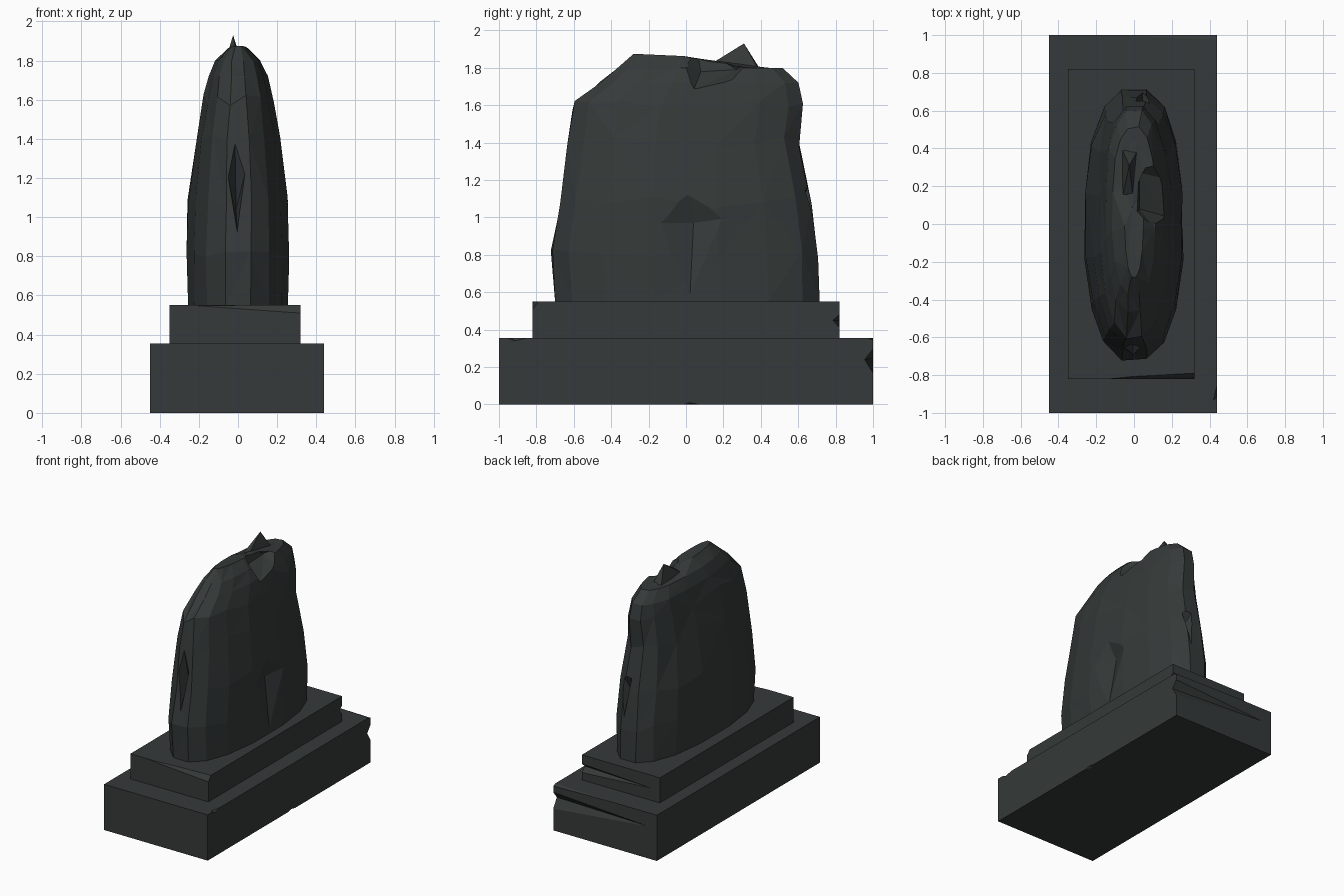
import bpy, bmesh, math, random

if "Cube" in bpy.data.objects:
    bpy.data.objects.remove(bpy.data.objects["Cube"])

random.seed(4)
mat = bpy.data.materials.new("dark_stone")
mat.diffuse_color = (0.035, 0.042, 0.041, 1)
mat.use_nodes = True
mat.node_tree.nodes["Principled BSDF"].inputs["Base Color"].default_value = mat.diffuse_color


def finish(name, bm):
    bmesh.ops.recalc_face_normals(bm, faces=bm.faces[:])
    me = bpy.data.meshes.new(name)
    bm.to_mesh(me)
    bm.free()
    me.materials.append(mat)
    ob = bpy.data.objects.new(name, me)
    bpy.context.collection.objects.link(ob)
    return ob


def hull(name, pts):
    bm = bmesh.new()
    for p in pts:
        bm.verts.new(p)
    res = bmesh.ops.convex_hull(bm, input=bm.verts[:])
    loose = [v for v in bm.verts if not v.link_faces]
    bmesh.ops.delete(bm, geom=loose, context='VERTS')
    return finish(name, bm)


def block(name, x0, x1, y0, y1, z0, z1):
    return hull(name, [(x, y, z) for x in (x0, x1) for y in (y0, y1) for z in (z0, z1)])


def chip(ob, cuts):
    """Break convex chips out of a part and bake the result."""
    cutters = []
    for pts in cuts:
        c = hull("chip_cutter", pts)
        c.hide_render = True
        m = ob.modifiers.new("chip", 'BOOLEAN')
        m.operation, m.solver, m.object = 'DIFFERENCE', 'EXACT', c
        cutters.append(c)
    dg = bpy.context.evaluated_depsgraph_get()
    me = bpy.data.meshes.new_from_object(ob.evaluated_get(dg))
    ob.modifiers.clear()
    ob.data = me
    for c in cutters:
        bpy.data.objects.remove(c)


def lerp_table(table, t):
    if t <= table[0][0]:
        return table[0][1]
    for (a, va), (b, vb) in zip(table, table[1:]):
        if t <= b:
            return va + (vb - va) * (t - a) / (b - a)
    return table[-1][1]


# Stepped plinth with broken edges
base = block("lower_plinth", -0.45, 0.44, -1, 1, 0, 0.355)
chip(base, [
    [(-0.46, 1.005, 0.25), (0.46, 1.01, 0.31), (0.46, 1.01, 0.15), (0.46, 0.955, 0.24)],
    [(-0.46, 1.005, 0.36), (0.46, 1.01, 0.34), (0.46, 1.01, 0.38), (0.46, 0.96, 0.36)],
    [(0.46, -0.08, -0.01), (0.46, 0.18, -0.01), (0.46, 0.02, 0.02), (0.40, 0.02, -0.01)],
    [(0.46, -1.01, 0.37), (0.46, -0.75, 0.36), (0.46, -0.9, 0.325), (0.40, -0.95, 0.37)],
])
step = block("upper_plinth", -0.35, 0.32, -0.82, 0.82, 0.355, 0.55)
chip(step, [
    [(-0.36, -0.83, 0.545), (0.34, -0.83, 0.495), (0.34, -0.83, 0.57), (0.34, -0.785, 0.555)],
    [(-0.36, 0.825, 0.45), (0.34, 0.83, 0.49), (0.34, 0.83, 0.40), (0.34, 0.785, 0.45)],
])

# Upright boulder: z, y min, y max, half width
levels = [(0.55, -0.70, 0.715, 0.255), (0.80, -0.72, 0.71, 0.258),
          (1.08, -0.675, 0.675, 0.255), (1.40, -0.63, 0.61, 0.212),
          (1.60, -0.60, 0.625, 0.178), (1.72, -0.46, 0.60, 0.15),
          (1.80, -0.37, 0.51, 0.115), (None, -0.28, 0.44, 0.05)]
ridge = [(-0.28, 1.875), (0.05, 1.86), (0.15, 1.82), (0.4, 1.80)]
N = 16


def spow(v):
    return math.copysign(abs(v) ** 0.85, v) / 0.984


bm = bmesh.new()
rings = []
for i, (z, y0, y1, hw) in enumerate(levels):
    ring = []
    for k in range(N):
        a = 2 * math.pi * (k + 0.5) / N
        x = hw * spow(math.cos(a))
        y = (y0 + y1) / 2 + (y1 - y0) / 2 * spow(math.sin(a))
        zz = lerp_table(ridge, y) if z is None else z
        if 0 < i < len(levels) - 1:
            # uneven levels give irregular facets
            zz += random.uniform(-0.03, 0.03) if i < 5 else 0
            x += random.uniform(-0.006, 0.006)
            y += random.uniform(-0.008, 0.008)
        ring.append(bm.verts.new((x, y, zz)))
    rings.append(ring)
for i, (lo, hi) in enumerate(zip(rings, rings[1:])):
    for k in range(N):
        j = (k + 1) % N
        if (i + k) % 2:
            bm.faces.new((lo[k], lo[j], hi[j]))
            bm.faces.new((lo[k], hi[j], hi[k]))
        else:
            bm.faces.new((lo[k], lo[j], hi[k]))
            bm.faces.new((lo[j], hi[j], hi[k]))
bm.faces.new(rings[0])
top = rings[-1]
centre = [bm.verts.new((-0.01, 0.08, lerp_table(ridge, 0.08)))]
for k in range(N):
    bm.faces.new((top[k], top[(k + 1) % N], centre[0]))
stone = finish("standing_stone", bm)

# Side dent, front crack, back dent and the gap in the crest
chip(stone, [
    [(0.29, -0.02, 1.25), (0.27, -0.18, 0.97), (0.27, 0.24, 1.0),
     (0.26, 0.02, 0.55), (0.20, 0.04, 0.97)],
    [(-0.08, -0.72, 1.33), (0.07, -0.72, 1.36), (-0.02, -0.70, 1.70),
     (0.0, -0.78, 0.85), (-0.01, -0.57, 1.04)],
    [(-0.06, 0.74, 1.35), (0.14, 0.70, 1.3), (0.04, 0.76, 0.75), (0.05, 0.60, 1.05)],
    [(0.20, -0.15, 1.92), (0.20, 0.42, 1.88), (0.0, 0.05, 1.93), (0.17, 0.04, 1.68),
     (0.17, 0.24, 1.72), (0.03, 0.08, 1.78), (0.03, 0.27, 1.79)],
])

# Pointed splinter on the crest
hull("crest_splinter", [(-0.025, 0.31, 1.93), (-0.07, 0.10, 1.78), (0.0, 0.10, 1.80),
                        (0.025, 0.40, 1.77), (-0.07, 0.41, 1.77)])
